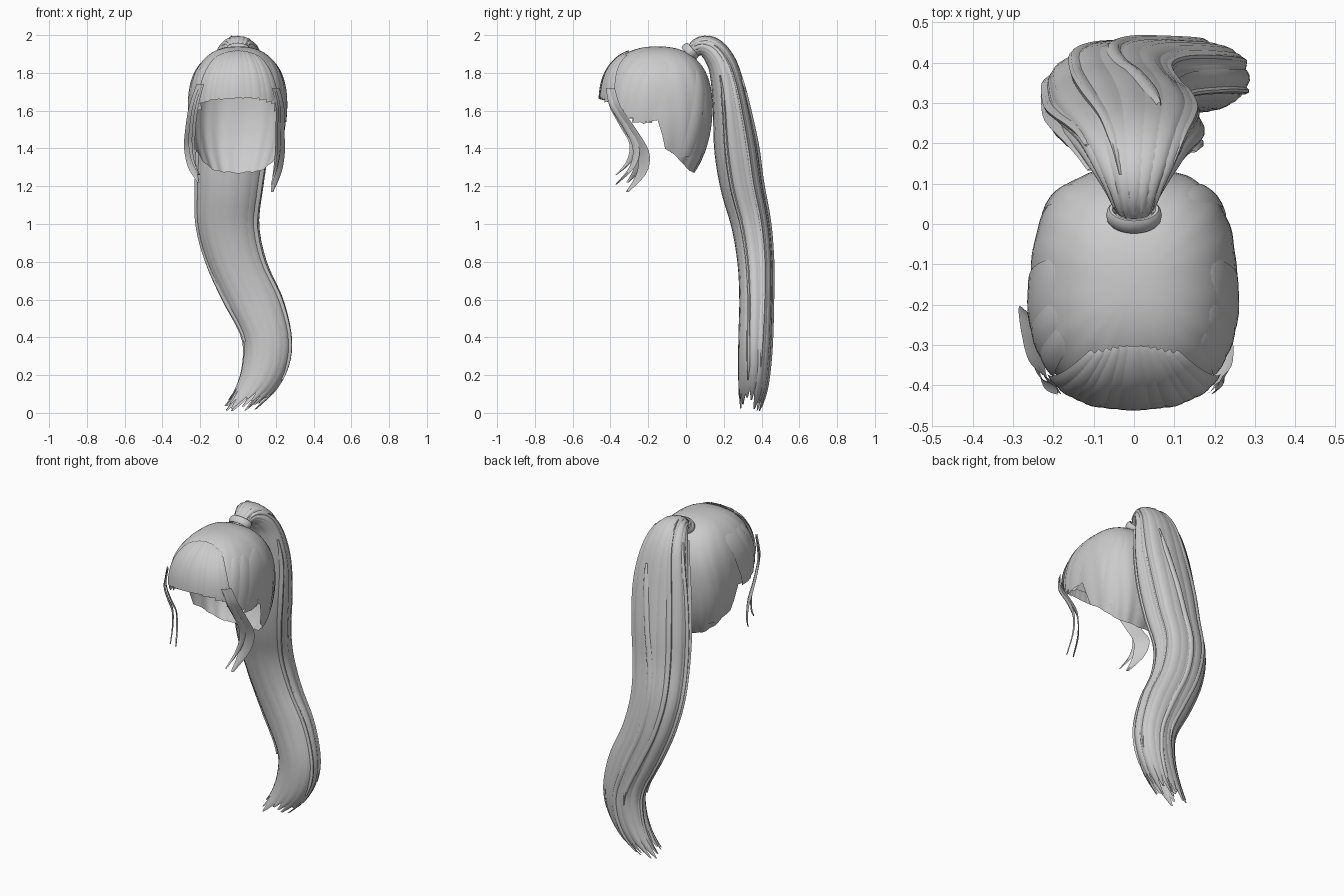
import bpy, math, random
from mathutils import Vector

if "Cube" in bpy.data.objects:
    bpy.data.objects.remove(bpy.data.objects["Cube"])

random.seed(4)
hair = bpy.data.materials.new("hair grey")
hair.diffuse_color = (0.6, 0.6, 0.6, 1)
hair.use_nodes = True
hair.node_tree.nodes["Principled BSDF"].inputs["Base Color"].default_value = hair.diffuse_color


def sheet(name, rows, closed=False):
    """Smooth surface through rows of points."""
    n = len(rows[0])
    faces = []
    for i in range(len(rows) - 1):
        for j in range(n if closed else n - 1):
            k = (j + 1) % n
            faces.append((i * n + j, i * n + k, (i + 1) * n + k, (i + 1) * n + j))
    me = bpy.data.meshes.new(name)
    me.from_pydata([tuple(p) for r in rows for p in r], [], faces)
    me.materials.append(hair)
    ob = bpy.data.objects.new(name, me)
    bpy.context.collection.objects.link(ob)
    bpy.ops.object.select_all(action='DESELECT')
    ob.select_set(True)
    bpy.context.view_layer.objects.active = ob
    bpy.ops.object.shade_smooth_by_angle(angle=math.radians(50))
    return ob


def spline(table, u):
    """Catmull-Rom value of a table at u in 0..1."""
    f = min(max(u, 0), 1) * (len(table) - 1)
    i = min(int(f), len(table) - 2)
    t = f - i
    p0, p1, p2, p3 = (table[min(max(i + d, 0), len(table) - 1)] for d in (-1, 0, 1, 2))
    return [0.5 * (2 * b + (c - a) * t + (2 * a - 5 * b + 4 * c - d) * t * t
                   + (3 * b - a - 3 * c + d) * t ** 3) for a, b, c, d in zip(p0, p1, p2, p3)]


def lerp(table, x):
    for (x0, y0), (x1, y1) in zip(table, table[1:]):
        if x <= x1:
            return y0 + (y1 - y0) * (x - x0) / (x1 - x0)
    return table[-1][1]


def spow(v, e):
    return math.copysign(abs(v) ** e, v)


# ---- Scalp cap: rounded shell, with a rim height set by the azimuth (0 = front)
ZC, YC = 1.62, -0.15
RIM = [(0, 1.69), (35, 1.67), (50, 1.63), (65, 1.58), (80, 1.53), (90, 1.55), (92.5, 1.47),
       (95, 1.40), (115, 1.335), (130, 1.30), (145, 1.28), (180, 1.27)]


def scalp(phi, z, off=0.0):
    """Point on the head at azimuth phi (degrees) and height z."""
    if z > ZC:
        r = max(0, 1 - ((z - ZC) / 0.32) ** 2.4) ** (1 / 2.4)
    else:
        r = math.sqrt(1 - ((ZC - z) / 0.464) ** 2)
    s, c = math.sin(math.radians(phi)), math.cos(math.radians(phi))
    x = 0.255 * r * spow(s, 0.77)
    y = -(0.295 if c > 0 else 0.29) * r * spow(c, 0.77)
    p = Vector((x, YC + y, z))
    return p + off * (p - Vector((0, YC, ZC - 0.05))).normalized()


def height(a, rim):
    """Height for a step 0..1 from the crown down to the rim."""
    end = math.acos((rim - ZC) / (0.32 if rim > ZC else 0.464))
    c = math.cos(a * end)
    return ZC + (0.32 * spow(c, 0.83) if c > 0 else 0.464 * c)


rows = []
for i in range(25):
    row = []
    for j in range(144):
        phi = -180 + j * 2.5
        rim = lerp(RIM, abs(phi))
        z = height(max(i, 0.001) / 24, rim)
        groove = 0.003 * math.sin(math.radians(phi) * 17 + 1.5 * math.sin(i / 5)) * (i / 24) ** 2
        row.append(scalp(phi, z, groove))
    rows.append(row)
sheet("scalp_cap", rows, True)


def scalp_lock(name, phi0, phi1, w0, w1, z0, z1, lift, start=0.3):
    """Hair lock lying on the cap, rising out of it from its upper end."""
    rows = []
    for i in range(17):
        t = i / 16
        z = z0 + (z1 - z0) * t ** 1.6
        c, w = phi0 + (phi1 - phi0) * t, w0 + (w1 - w0) * t
        rise = lift * (start + (1 - start) * math.sin(math.pi * min(1, t * 0.65)))
        rows.append([scalp(c + w * s, z + 0.004 * s * t, rise + 0.004 * (1 - s * s) - 0.002)
                     for s in (-1, -.5, 0, .5, 1)])
    sheet(name, rows)


# ---- Fringe and swept temple locks
for k in range(11):
    a = (k - 5) / 5
    scalp_lock("fringe_lock", 30 * a, 43 * a, 5, 6.5, 1.912 - 0.022 * a * a,
               1.662 - 0.025 * a * a + random.uniform(-.004, .004), 0.017 + 0.002 * (k % 2))
for side in (-1, 1):
    for k, (a, b, z) in enumerate([(62, 52, 1.6), (78, 66, 1.56), (95, 78, 1.54)]):
        scalp_lock("temple_lock", side * a, side * b, 9, 9, 1.86, z,
                   0.006 + 0.001 * k - 0.002 * side, -.5)
    scalp_lock("nape_lock", side * 150, side * 122, 9, 10, 1.84, 1.36, 0.006, -.8)


# ---- Loose face strands: points are x, y, z, half width
def ribbon(name, pts, side, bulge=0.006):
    side = Vector(side).normalized()
    out = side.cross(Vector((0, 0, 1)))
    rows = []
    for i in range(25):
        x, y, z, w = spline(pts, i / 24)
        rows.append([Vector((x, y, z)) + side * w * s + out * bulge * (1 - s * s)
                     for s in (-1, 0, 1)])
    sheet(name, rows)


left = [(-.20, -.40, 1.74, .03), (-.235, -.37, 1.62, .038), (-.252, -.30, 1.5, .042),
        (-.256, -.24, 1.4, .045), (-.242, -.25, 1.3, .034), (-.21, -.31, 1.22, .008)]
right = [(.20, -.40, 1.72, .03), (.222, -.37, 1.62, .034), (.222, -.29, 1.5, .036),
         (.222, -.225, 1.38, .04), (.207, -.235, 1.27, .034), (.18, -.31, 1.17, .01)]
ribbon("left_face_strand", left, (-.65, .75, 0))
ribbon("right_face_strand", right, (.65, .75, 0))
for name, pts, sx in (("left_thin_strand", left, -1), ("right_thin_strand", right, 1)):
    thin = [(x - .004 * sx, y - .01 - .01 * i, z + .008 * i, w * .5)
            for i, (x, y, z, w) in enumerate(pts)]
    ribbon(name, thin, (.4 * sx, .8, 0))

# ---- Ponytail: centre x, y, z, half width, half depth
TAIL = [(0, .03, 1.915, .045, .035), (0, .08, 1.94, .07, .053), (0, .14, 1.92, .105, .066),
        (0, .19, 1.848, .135, .075), (0, .219, 1.74, .16, .085),
        (-.005, .24, 1.6, .178, .097), (-.022, .263, 1.4, .182, .113),
        (-.04, .293, 1.2, .172, .11), (-.05, .34, 1.0, .16, .1),
        (-.005, .365, .8, .155, .092), (.083, .37, .6, .155, .087), (.155, .365, .4, .128, .087),
        (.148, .36, .25, .12, .083), (.092, .352, .12, .108, .074), (0, .338, .015, .09, .055)]


def tail(u, th, k=1.0):
    """Point at fraction u along the tail and angle th around it (90 degrees = outer)."""
    x, y, z, w, d = spline(TAIL, u)
    a, b = spline(TAIL, u - .01), spline(TAIL, u + .01)
    t = Vector((b[0] - a[0], b[1] - a[1], b[2] - a[2]))
    n = Vector((1, 0, 0)).cross(t).normalized()
    th = math.radians(th)
    return Vector((x + k * w * math.cos(th), y, z)) + n * (k * d * math.sin(th))


sheet("ponytail_core", [[tail(i / 70 * .93, j * 10, .97) for j in range(36)]
                        for i in range(71)], True)


def tail_lock(name, th, half, u0, u1, k, twist):
    rows = []
    for i in range(49):
        t = i / 48
        u = u0 + (u1 - u0) * t
        w = half * min(1, .35 + t * 6) * min(1, .2 + (1 - t) * 12)
        c = th + twist * math.sin(math.pi * t)
        rows.append([tail(u, c + w * s, .965 + (k - .965) * (1 - s * s) + .02 * t * s)
                     for s in (-1, -.5, 0, .5, 1)])
    sheet(name, rows)


for k in range(16):
    th = k * 22.5
    inner = 200 < th < 340
    tail_lock("ponytail_lock", th, 22 if inner else 18, random.uniform(0, .04),
              random.uniform(.95, 1), 1.01 if inner else random.uniform(1.02, 1.07),
              random.uniform(-6, 6) if inner else random.uniform(-20, 20))
for k in range(6):
    tail_lock("loose_tail_lock", -20 + 44 * k, 8, random.uniform(.1, .3),
              random.uniform(.75, .99), random.uniform(1.08, 1.13), random.uniform(-25, 25))

# ---- Hair tie around the root of the ponytail
axis = Vector((0, .75, .66))
up = Vector((1, 0, 0)).cross(axis)
rows = []
for i in range(33):
    a = i / 32 * math.tau
    ring = Vector((1, 0, 0)) * math.cos(a) * 1.15 + up * math.sin(a) * .85
    rows.append([Vector((0, .022, 1.912)) + ring * (.05 + .01 * math.cos(b))
                 + axis * (.022 * math.sin(b)) for b in (q * math.tau / 10 for q in range(10))])
sheet("hair_tie", rows, True)
